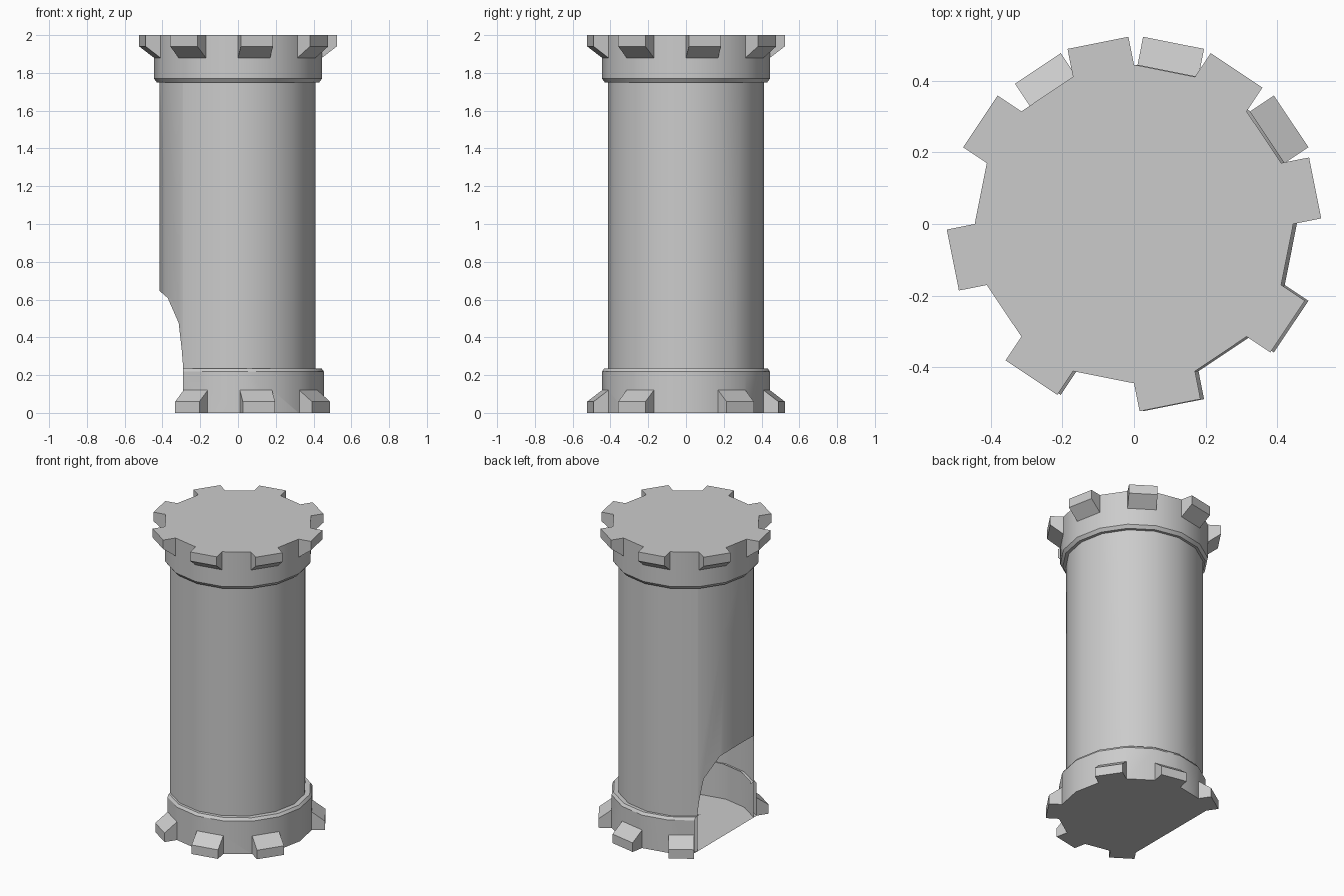
import bpy, bmesh, math
from mathutils import Vector

if "Cube" in bpy.data.objects:
    bpy.data.objects.remove(bpy.data.objects["Cube"])

SIDES = 16
R = 0.445                                   # ring radius
APO = R * math.cos(math.pi / SIDES)         # ring face distance from the axis
HALF = R * math.sin(math.pi / SIDES)        # half width of a ring face
# Broken arch outline seen from the front (x, z)
ARCH = [(-0.29, 0.0), (-0.29, 0.234), (-0.298, 0.335), (-0.314, 0.476),
        (-0.372, 0.608), (-0.414, 0.645)]


def lathe(bm, profile, cx=0.0, cap_first=False, cap_last=False):
    loops = []
    for r, z in profile:
        loops.append([bm.verts.new((cx + r * math.cos(2 * math.pi * i / SIDES),
                                    r * math.sin(2 * math.pi * i / SIDES), z))
                      for i in range(SIDES)])
    for a, b in zip(loops, loops[1:]):
        for i in range(SIDES):
            j = (i + 1) % SIDES
            bm.faces.new((a[i], a[j], b[j], b[i]))
    if cap_first:
        bm.faces.new(loops[0][::-1])
    if cap_last:
        bm.faces.new(loops[-1])


def break_open(bm):
    # Slice along each arch segment, then drop the faces inside the arch
    planes = []
    for (x0, z0), (x1, z1) in zip(ARCH, ARCH[1:]):
        co = Vector((x0, 0, z0))
        no = Vector((z1 - z0, 0, x0 - x1)).normalized()   # points to the kept side
        planes.append((co, no))
        bmesh.ops.bisect_plane(bm, geom=bm.verts[:] + bm.edges[:] + bm.faces[:],
                               dist=1e-5, plane_co=co, plane_no=no)
    gone = [f for f in bm.faces
            if all((f.calc_center_median() - co).dot(no) < 0 for co, no in planes)]
    bmesh.ops.delete(bm, geom=gone, context='FACES')


def finish(bm, name):
    me = bpy.data.meshes.new(name)
    bm.to_mesh(me)
    bm.free()
    me.shade_smooth()
    me.set_sharp_from_angle(angle=math.radians(30))
    ob = bpy.data.objects.new(name, me)
    bpy.context.collection.objects.link(ob)
    return ob


def tooth(bm, deg, z_flat, up, cx=0.0, t0=-HALF, t1=HALF):
    # Block with a slanted side, standing on one face of a ring
    a = math.radians(deg)
    out = Vector((math.cos(a), math.sin(a), 0))
    tan = Vector((-math.sin(a), math.cos(a), 0))
    section = [(APO, 0), (0.516, 0), (0.516, 0.06), (APO, 0.12)]
    ends = [[bm.verts.new(Vector((cx, 0, z_flat + up * h)) + out * r + tan * t)
             for r, h in section] for t in (t0, t1)]
    a, b = ends
    faces = [a[::-1], b] + [[a[i], a[i + 1], b[i + 1], b[i]] for i in range(3)]
    new = [bm.faces.new(f) for f in faces]
    bmesh.ops.recalc_face_normals(bm, faces=new)


# Hollow shaft with the broken opening
bm = bmesh.new()
lathe(bm, [(0.413, 0.0), (0.413, 1.77)], -0.003)
break_open(bm)
finish(bm, "shaft")

# Base ring with its floor
bm = bmesh.new()
lathe(bm, [(R, 0), (R, 0.218), (0.433, 0.235), (0.402, 0.235)], 0.01, cap_first=True)
break_open(bm)
finish(bm, "base_ring")

# Top ring with its lid
bm = bmesh.new()
lathe(bm, [(0.405, 1.75), (0.43, 1.75), (R, 1.77), (R, 2.0)], cap_last=True)
finish(bm, "top_ring")

# Eight teeth around the top
bm = bmesh.new()
for k in range(8):
    tooth(bm, 11.25 + 45 * k, 2.0, -1)
finish(bm, "top_teeth")

# Base teeth, mirrored front to back; the pair beside the break is narrower
bm = bmesh.new()
for deg, end in ((33.75, HALF), (78.75, HALF), (123.75, 0.067)):
    tooth(bm, deg, 0.0, 1, 0.01, -HALF, end)
    tooth(bm, -deg, 0.0, 1, 0.01, -end, HALF)
finish(bm, "base_teeth")
